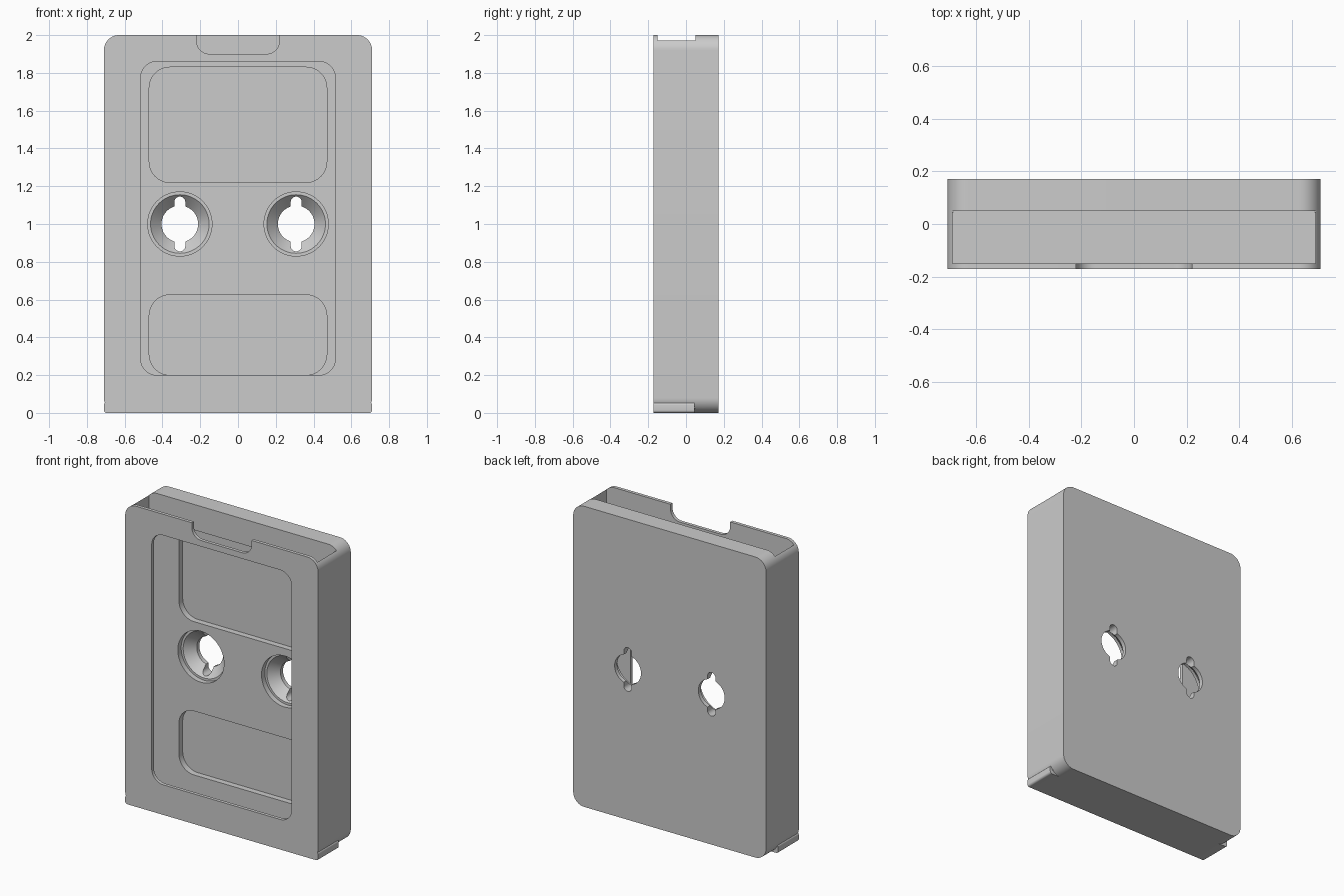
import bpy, bmesh, math

if "Cube" in bpy.data.objects:
    bpy.data.objects.remove(bpy.data.objects["Cube"])

grey = bpy.data.materials.new("light grey")
grey.diffuse_color = (0.6, 0.6, 0.6, 1)
grey.use_nodes = True
grey.node_tree.nodes["Principled BSDF"].inputs["Base Color"].default_value = grey.diffuse_color


def make_object(name, bm):
    bmesh.ops.recalc_face_normals(bm, faces=bm.faces)
    mesh = bpy.data.meshes.new(name)
    bm.to_mesh(mesh)
    bm.free()
    mesh.materials.append(grey)
    ob = bpy.data.objects.new(name, mesh)
    bpy.context.collection.objects.link(ob)
    return ob


def rounded_slab(name, x0, x1, z0, z1, y0, y1, r=0.0, steps=12):
    """Rounded rectangle in the XZ plane, extruded along y."""
    if r == 0:
        pts = [(x1, z1), (x0, z1), (x0, z0), (x1, z0)]
    else:
        pts = []
        centres = [(x1 - r, z1 - r), (x0 + r, z1 - r), (x0 + r, z0 + r), (x1 - r, z0 + r)]
        for q, (cx, cz) in enumerate(centres):
            for i in range(steps + 1):
                a = math.pi / 2 * (q + i / steps)
                pts.append((cx + r * math.cos(a), cz + r * math.sin(a)))
    bm = bmesh.new()
    front = [bm.verts.new((x, y0, z)) for x, z in pts]
    back = [bm.verts.new((x, y1, z)) for x, z in pts]
    bm.faces.new(front)
    bm.faces.new(back[::-1])
    n = len(pts)
    for i in range(n):
        j = (i + 1) % n
        bm.faces.new((front[i], back[i], back[j], front[j]))
    return make_object(name, bm)


def turned(name, cx, cz, profile, n=64):
    """Solid turned around a y-parallel axis from (radius, y) points."""
    bm = bmesh.new()
    rings = [[bm.verts.new((cx + r * math.cos(2 * math.pi * i / n), y,
                            cz + r * math.sin(2 * math.pi * i / n))) for i in range(n)]
             for r, y in profile]
    for a, b in zip(rings, rings[1:]):
        for i in range(n):
            j = (i + 1) % n
            bm.faces.new((a[i], b[i], b[j], a[j]))
    bm.faces.new(rings[0])
    bm.faces.new(rings[-1][::-1])
    return make_object(name, bm)


# Outer case and the foot strip along its lower front edge
case = rounded_slab("case", -0.71, 0.71, 0, 2, -0.172, 0.172, 0.08)
foot = rounded_slab("foot", -0.71, 0.71, 0, 0.055, -0.172, 0.045, 0.014, 5)
tools = [(foot, 'UNION')]

# Slot open at the top, front window and finger notch
cutters = [
    rounded_slab("slot_cutter", -0.69, 0.69, 0.025, 2.2, -0.15, 0.05),
    rounded_slab("window_cutter", -0.515, 0.515, 0.2, 1.86, -0.3, -0.1, 0.085),
    rounded_slab("notch_cutter", -0.22, 0.22, 1.9, 2.3, -0.3, -0.1, 0.07),
    # Shallow pockets in the back wall
    rounded_slab("upper_pocket_cutter", -0.47, 0.47, 1.22, 1.83, 0.0, 0.09, 0.11),
    rounded_slab("lower_pocket_cutter", -0.47, 0.47, 0.2, 0.625, 0.0, 0.09, 0.11),
]

# Countersunk mounting holes with vertical key slots
for x in (-0.308, 0.308):
    cutters.append(turned("hole_cutter", x, 1.0, [
        (0.17, 0.0), (0.17, 0.085), (0.155, 0.085), (0.097, 0.145), (0.097, 0.25)]))
    cutters.append(rounded_slab("key_slot_cutter", x - 0.029, x + 0.029,
                                0.855, 1.145, 0.07, 0.25, 0.0289))
tools += [(c, 'DIFFERENCE') for c in cutters]

for tool, operation in tools:
    mod = case.modifiers.new(tool.name, 'BOOLEAN')
    mod.object = tool
    mod.operation = operation
    mod.solver = 'EXACT'

# Bake the cuts and remove the helpers
bpy.context.view_layer.update()
depsgraph = bpy.context.evaluated_depsgraph_get()
result = bpy.data.meshes.new_from_object(case.evaluated_get(depsgraph))
case.modifiers.clear()
case.data = result
case.data.materials.clear()
case.data.materials.append(grey)
for tool, _ in tools:
    bpy.data.objects.remove(tool)

# Smooth curved walls, keep the edges crisp
bpy.context.view_layer.objects.active = case
case.select_set(True)
bpy.ops.object.shade_smooth_by_angle(angle=math.radians(30))
